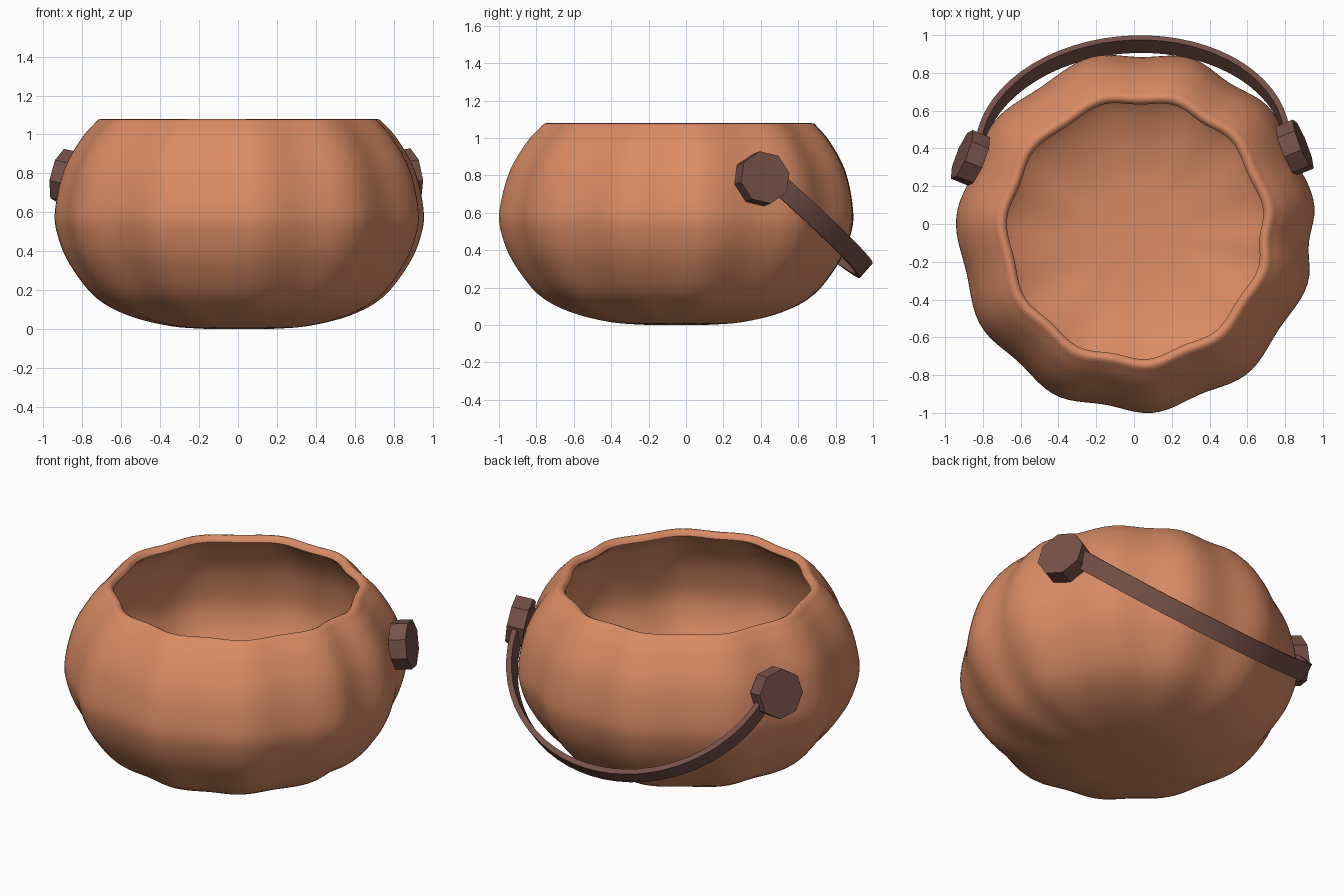
import bpy, bmesh, math
from mathutils import Vector, Matrix

if "Cube" in bpy.data.objects:
    bpy.data.objects.remove(bpy.data.objects["Cube"])


def material(name, col):
    m = bpy.data.materials.new(name)
    m.diffuse_color = (*col, 1)
    m.use_nodes = True
    m.node_tree.nodes["Principled BSDF"].inputs["Base Color"].default_value = m.diffuse_color
    return m


ORANGE = material("pumpkin orange", (0.70, 0.26, 0.13))
BROWN = material("dark brown", (0.18, 0.082, 0.066))


def finish(name, bm, mat, angle):
    bmesh.ops.recalc_face_normals(bm, faces=bm.faces)
    me = bpy.data.meshes.new(name)
    bm.to_mesh(me)
    bm.free()
    me.materials.append(mat)
    ob = bpy.data.objects.new(name, me)
    bpy.context.collection.objects.link(ob)
    bpy.ops.object.select_all(action='DESELECT')
    ob.select_set(True)
    bpy.context.view_layer.objects.active = ob
    if angle:
        bpy.ops.object.shade_smooth_by_angle(angle=math.radians(angle))
    return ob


def spline(pts, n=4):
    """Catmull-Rom through 2D points."""
    p = [Vector(q) for q in pts]
    p = [2 * p[0] - p[1]] + p + [2 * p[-1] - p[-2]]
    out = []
    for i in range(1, len(p) - 2):
        a, b, c, d = p[i - 1:i + 3]
        for k in range(n):
            t = k / n
            out.append(0.5 * (2 * b + (c - a) * t + (2 * a - 5 * b + 4 * c - d) * t * t
                              + (3 * b - a - 3 * c + d) * t ** 3))
    return out + [p[-2]]


# pumpkin lobes: slightly uneven peak directions in degrees
PEAKS = [9, 43, 72, 104, 142, 175, 211, 244, 276, 309, 344, 369]


def lobe(deg):
    # the back right side swells a little
    swell = 1 + 0.025 * max(0, math.cos(math.radians(deg - 50))) ** 2
    if deg < PEAKS[0]:
        deg += 360
    for a, b in zip(PEAKS, PEAKS[1:]):
        if a <= deg <= b:
            return swell * (1 - 0.018 * (1 - math.cos(2 * math.pi * (deg - a) / (b - a))))
    return swell


# bowl: outer wall, rounded rim, inner wall, floor
outer = [(0.15, 0.0), (0.35, 0.015), (0.57, 0.07), (0.74, 0.165), (0.872, 0.335), (0.933, 0.48),
         (0.947, 0.61), (0.90, 0.82), (0.81, 0.98), (0.738, 1.062)]
rim = [(0.724, 1.076), (0.706, 1.08), (0.688, 1.07), (0.679, 1.05)]
inner = [(0.695, 1.03), (0.77, 0.965), (0.86, 0.81), (0.907, 0.61), (0.893, 0.48), (0.832, 0.35),
         (0.71, 0.2), (0.55, 0.11), (0.35, 0.055), (0.15, 0.04)]
profile = spline(outer) + [Vector(q) for q in rim] + spline(inner)
N = 132
bm = bmesh.new()
rings = []
for r, z in profile:
    ring = []
    cy = -0.05 + 0.015 * max(0, (z - 0.6) / 0.48)   # the mouth sits slightly further back
    for i in range(N):
        d = 360 * i / N
        a = math.radians(d)
        rr = r * lobe(d)
        ring.append(bm.verts.new((rr * math.cos(a) + 0.004, rr * math.sin(a) * 1.006 + cy, z)))
    rings.append(ring)
for p, q in zip(rings, rings[1:]):
    for i in range(N):
        j = (i + 1) % N
        bm.faces.new((p[i], p[j], q[j], q[i]))
for ring, z in ((rings[0], 0.0), (rings[-1], 0.037)):
    c = bm.verts.new((0.004, -0.05, z))
    for i in range(N):
        bm.faces.new((ring[i], ring[(i + 1) % N], c))
finish("pumpkin_bowl", bm, ORANGE, 60)

# handle strap: flat band on a half ellipse, hanging down behind
C = Vector((-0.005, 0.385, 0.80))
U = Vector((1, 0.035, 0.035)).normalized()
V = Vector((0, 0.75, -0.66)).normalized()
W = U.cross(V).normalized()
A, B = 0.82, 0.755
bm = bmesh.new()
prev = first = None
S = 32
for k in range(S + 1):
    t = math.pi * k / S
    pos = C + U * A * math.cos(t) + V * B * math.sin(t)
    n = (U * B * math.cos(t) + V * A * math.sin(t)).normalized()
    cur = [bm.verts.new(pos + n * a * 0.016 + W * b * 0.052)
           for a, b in ((1, 1), (1, -1), (-1, -1), (-1, 1))]
    if prev:
        for i in range(4):
            j = (i + 1) % 4
            bm.faces.new((prev[i], prev[j], cur[j], cur[i]))
    else:
        first = cur
    prev = cur
bm.faces.new(first)
bm.faces.new(prev)
finish("handle_strap", bm, BROWN, 30)

# octagonal knobs at both ends of the handle
for side, pos, nrm, roll in (("right", (0.85, 0.405, 0.782), (0.90, 0.36, 0.14), 10),
                             ("left", (-0.866, 0.35, 0.778), (-0.90, 0.37, 0.2), -10)):
    bm = bmesh.new()
    bmesh.ops.create_cone(bm, cap_ends=True, segments=8, radius1=0.143, radius2=0.143, depth=0.1)
    rot = Vector(nrm).to_track_quat('Z', 'Y').to_matrix() @ Matrix.Rotation(math.radians(roll), 3, 'Z')
    for v in bm.verts:
        v.co = rot @ v.co + Vector(pos)
    finish("handle_knob_" + side, bm, BROWN, 0)
